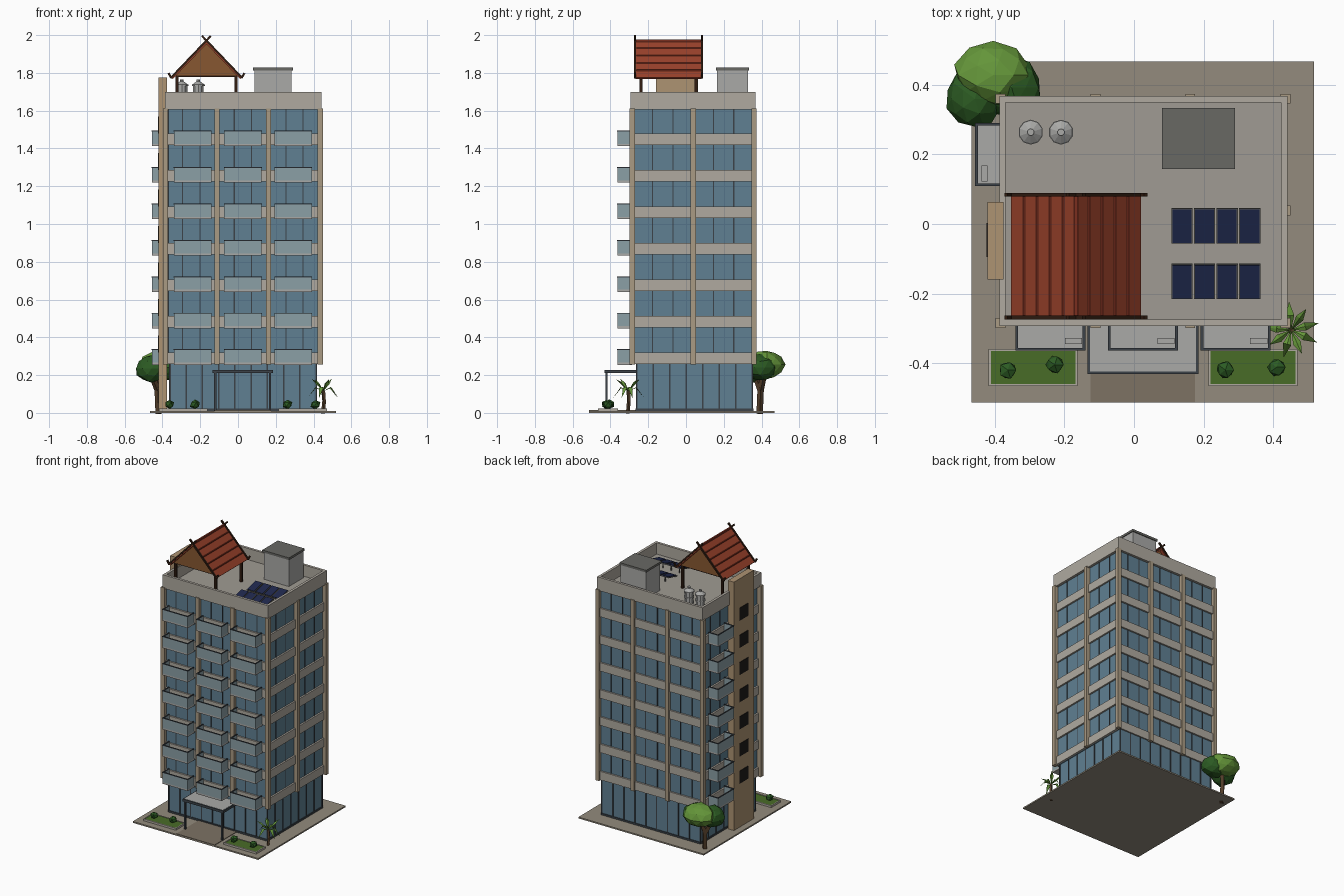
import bpy, bmesh, math, random
from mathutils import Vector, Matrix

if "Cube" in bpy.data.objects:
    bpy.data.objects.remove(bpy.data.objects["Cube"])

random.seed(4)

def mat(name, r, g, b):
    m = bpy.data.materials.new(name)
    m.diffuse_color = [(c / 255) ** 2.2 for c in (r, g, b)] + [1]
    m.use_nodes = True
    m.node_tree.nodes["Principled BSDF"].inputs["Base Color"].default_value = m.diffuse_color
    return m

CONC = mat("concrete", 174, 168, 158)
PALE = mat("pale_grey", 168, 168, 166)
DECK = mat("deck", 158, 154, 146)
TAN = mat("column_tan", 168, 153, 130)
STAIR = mat("stair_tan", 172, 146, 114)
PAVE = mat("paving", 146, 138, 124)
PATH = mat("path", 124, 114, 100)
GLASS = mat("glass", 96, 127, 145)
RAIL = mat("balcony_glass", 138, 158, 164)
DARK = mat("dark_metal", 62, 68, 74)
BLACK = mat("opening", 35, 32, 30)
LID = mat("lid_grey", 104, 104, 100)
WOOD = mat("dark_wood", 52, 34, 24)
GABLE = mat("gable_wood", 134, 88, 52)
TILE = mat("roof_tile", 150, 66, 46)
TILE2 = mat("roof_tile_dark", 122, 50, 36)
NAVY = mat("solar_navy", 36, 44, 78)
GRASS = mat("grass", 74, 108, 44)
LEAF = mat("leaf_dark", 48, 92, 40)
LEAF2 = mat("leaf_light", 100, 148, 60)
BARK = mat("bark", 84, 64, 46)

def finish(name, bm, m):
    bmesh.ops.recalc_face_normals(bm, faces=bm.faces)
    me = bpy.data.meshes.new(name)
    bm.to_mesh(me)
    bm.free()
    me.materials.append(m)
    ob = bpy.data.objects.new(name, me)
    bpy.context.collection.objects.link(ob)
    return ob

def boxes(name, m, *items):
    """Each item is (x0, x1, y0, y1, z0, z1)."""
    bm = bmesh.new()
    for x0, x1, y0, y1, z0, z1 in items:
        M = Matrix.Translation(((x0 + x1) / 2, (y0 + y1) / 2, (z0 + z1) / 2))
        bmesh.ops.create_cube(bm, size=1, matrix=M @ Matrix.Diagonal((x1 - x0, y1 - y0, z1 - z0, 1)))
    return finish(name, bm, m)

def bars(name, m, w, *paths):
    """Square bars along polylines."""
    bm = bmesh.new()
    for path in paths:
        for p, q in zip(path, path[1:]):
            p, q = Vector(p), Vector(q)
            R = (q - p).to_track_quat('Z', 'Y').to_matrix().to_4x4()
            M = Matrix.Translation((p + q) / 2) @ R @ Matrix.Diagonal((w, w, (q - p).length + w * .4, 1))
            bmesh.ops.create_cube(bm, size=1, matrix=M)
    return finish(name, bm, m)

def prism(name, m, pts, spans):
    """Extrude an xz profile along y for each (y0, y1)."""
    bm = bmesh.new()
    for y0, y1 in spans:
        f = bm.faces.new([bm.verts.new((x, y0, z)) for x, z in pts])
        g = bmesh.ops.extrude_face_region(bm, geom=[f])
        bmesh.ops.translate(bm, vec=(0, y1 - y0, 0), verts=[v for v in g['geom'] if isinstance(v, bmesh.types.BMVert)])
    return finish(name, bm, m)

def blob(name, m, c, r, sub=1, jit=.08):
    bm = bmesh.new()
    bmesh.ops.create_icosphere(bm, subdivisions=sub, radius=1)
    for v in bm.verts:
        k = 1 + random.uniform(-jit, jit)
        v.co = Vector(c) + Vector([v.co[i] * r[i] * k for i in range(3)])
    return finish(name, bm, m)

def ring(o, x0, x1, y0, y1, t, z0, z1):
    """Four walls of a rectangular rim."""
    return [(x0, x1, y0, y0 + t, z0, z1), (x0, x1, y1 - t, y1, z0, z1),
            (x0, x0 + t, y0 + t, y1 - t, z0, z1), (x1 - t, x1, y0 + t, y1 - t, z0, z1)]

# Site
boxes("ground_slab", PAVE, (-.467, .518, -.514, .468, 0, .01))
boxes("entrance_path", PATH, (-.125, .175, -.513, -.26, .005, .014))

# Main volumes
Z0, FH, N = .26, .193, 7
X0, X1, Y0, Y1 = -.381, .434, -.287, .362
boxes("lobby_glass", GLASS, (-.36, .413, -.262, .352, .01, Z0))
boxes("lobby_plinth", DARK, (-.365, .418, -.267, .357, .01, .022))
boxes("tower_glass", GLASS, (X0 + .012, X1 - .012, Y0 + .012, Y1 - .012, Z0, 1.61))
boxes("floor_bands", CONC, *[(X0, X1, Y0, Y1, Z0 + i * FH, Z0 + i * FH + .06) for i in range(N)])

# Columns: three bays front and back, two bays on the sides
cx = [-.384, -.111, .162, .436]
cy = [-.285, .039, .36]
h = .014
boxes("columns", TAN, *[(x - h, x + h, y - h, y + h, Z0 - .005, 1.612)
      for i, x in enumerate(cx) for j, y in enumerate(cy) if i in (0, 3) or j != 1])

# Mullions
mul = []
def mullion(x, y, z0, z1, w=.003):
    mul.append((x - w, x + w, y - w, y + w, z0, z1))
for f in (1 / 3, 2 / 3):
    for i in range(N):
        za, zb = Z0 + i * FH + .06, Z0 + (i + 1) * FH
        for a, b in zip(cx, cx[1:]):
            for y in (Y0 + .012, Y1 - .012):
                mullion(a + (b - a) * f, y, za, zb)
        for a, b in zip(cy, cy[1:]):
            for x in (X0 + .012, X1 - .012):
                mullion(x, a + (b - a) * f, za, zb)
for k in range(10):
    for y in (-.262, .352):
        mullion(-.36 + .773 * k / 9, y, .01, Z0, .004)
for k in range(1, 7):
    for x in (-.36, .413):
        mullion(x, -.262 + .614 * k / 7, .01, Z0, .004)
boxes("mullions", DARK, *mul)

# Balconies
slabs, panels, rails, units = [], [], [], []
def balcony(x0, x1, y0, y1, z, side):
    t = .006
    slabs.append((x0, x1, y0, y1, z - .006, z + .006))
    walls = ring(0, x0, x1, y0, y1, t, z + .006, z + .072)
    walls.pop(3 if side else 1)
    panels.extend(walls)
    rails.extend((a - .001, b + .001, c - .001, d + .001, z + .072, z + .077) for a, b, c, d, _, _ in walls)
    units.append((x0 + .017, x0 + .034, y0 + .012, y0 + .058, z, z + .04) if side else
                 (x1 - .058, x1 - .008, y0 + .018, y0 + .035, z, z + .04))
for i in range(N):
    z = Z0 + i * FH
    for x in (-.34, -.074, .193):
        balcony(x, x + .199, -.363, Y0, z, False)
    balcony(-.456, X0, .11, .29, z, True)
boxes("balcony_slabs", PALE, *slabs)
boxes("balcony_panels", RAIL, *panels)
boxes("balcony_rails", DARK, *rails)
boxes("air_units", PALE, *units)

# Stair shaft on the left side
boxes("stair_shaft", STAIR, (-.421, -.375, -.16, .063, .01, 1.775))
boxes("stair_windows", BLACK, *[(-.424, -.418, -.095, .003, .32 + i * FH, .41 + i * FH) for i in range(N)])

# Roof deck and parapet
boxes("roof_deck", DECK, (X0, X1, Y0, Y1, 1.605, 1.62))
boxes("parapet", CONC, *ring(0, -.387, .441, -.293, .368, .018, 1.605, 1.7))

# Plant room
boxes("plant_room", PALE, (.087, .284, .165, .327, 1.615, 1.815))
boxes("plant_room_lid", LID, (.08, .29, .158, .333, 1.812, 1.828))

# Water tanks
for x in (-.297, -.21):
    bm = bmesh.new()
    for r1, r2, za, zb in ((.03, .03, 1.62, 1.735), (.034, .034, 1.65, 1.658), (.034, .034, 1.69, 1.698),
                           (.036, .036, 1.73, 1.738), (.034, .01, 1.738, 1.755), (.01, .01, 1.755, 1.766)):
        bmesh.ops.create_cone(bm, cap_ends=True, segments=10, radius1=r1, radius2=r2, depth=zb - za,
                              matrix=Matrix.Translation((x, .264, (za + zb) / 2)))
    finish("water_tank", bm, PALE)

# Solar panels, tilted to the front
for name, m, grow, lift in (("solar_frames", LID, 0, 0), ("solar_cells", NAVY, -.006, .003)):
    bm = bmesh.new()
    for y in (-.005, -.165):
        for k in range(4):
            M = Matrix.Translation((.138 + k * .065, y, 1.645)) @ Matrix.Rotation(math.radians(14), 4, 'X')
            bmesh.ops.create_cube(bm, size=1, matrix=M @ Matrix.Translation((0, 0, lift)) @
                                  Matrix.Diagonal((.061 + grow, .104 + grow, .006, 1)))
    finish(name, bm, m)
bars("solar_legs", LID, .006, *[[(.138 + k * .065, y + .04, 1.62), (.138 + k * .065, y + .04, 1.655)]
     for y in (-.005, -.165) for k in range(4)])

# Roof pavilion
RX, RZ, EX, EZ = -.167, 1.97, .187, 1.775
prism("pavilion_roof", TILE, [(RX - EX, EZ), (RX, RZ), (RX + EX, EZ), (RX + EX - .008, EZ - .008),
      (RX, RZ - .018), (RX - EX + .008, EZ - .008)], [(-.268, .083)])
def slope(s, f, y, up=0):
    return (RX + s * (EX * f + up), y, RZ - (RZ - EZ) * f + up)
bars("tile_courses", TILE2, .006, *[[slope(s, f, -.262), slope(s, f, .078)]
     for s in (-1, 1) for f in (.2, .4, .6, .8)])
bars("ridge_beam", TILE2, .012, [(RX, -.268, RZ), (RX, .083, RZ)])
prism("pavilion_gables", GABLE, [(RX - .165, 1.785), (RX, 1.955), (RX + .165, 1.785)], [(-.25, -.242), (.055, .063)])
bars("barge_boards", WOOD, .011, *[[(RX - s * .022, y, 1.994), slope(s, 1, y), (RX + s * .2, y, 1.797)]
     for s in (-1, 1) for y in (-.269, .084)])
px, py = (-.324, -.01), (-.237, .053)
bars("pavilion_posts", WOOD, .016, *[[(x, y, 1.62), (x, y, 1.785)] for x in px for y in py])
bars("pavilion_beams", WOOD, .014, *[[(x, py[0], 1.785), (x, py[1], 1.785)] for x in px],
     *[[(px[0], y, 1.785), (px[1], y, 1.785)] for y in py])

# Entrance canopy
boxes("canopy_roof", PALE, (-.127, .179, -.424, -.26, .214, .228))
boxes("canopy_rim", DARK, *ring(0, -.134, .186, -.431, -.262, .01, .21, .227))
boxes("canopy_posts", DARK, *[(x - .006, x + .006, -.427, -.415, .01, .215) for x in (-.12, .17)])

# Planters and shrubs
for x in (-.418, .214):
    boxes("planter_rim", CONC, *ring(0, x, x + .256, -.466, -.36, .006, .008, .024))
    boxes("planter_grass", GRASS, (x + .005, x + .251, -.461, -.365, .008, .021))
for x, y in ((-.363, -.42), (-.228, -.405), (.263, -.42), (.41, -.412)):
    blob("shrub", LEAF, (x, y, .045), (.027, .027, .025), 1, .12)

# Tree
bars("tree_trunk", BARK, .024, [(-.42, .39, 0), (-.425, .395, .12), (-.405, .415, .22)],
     [(-.425, .395, .12), (-.46, .365, .21)])
blob("tree_crown_top", LEAF2, (-.405, .428, .255), (.11, .092, .076), 2)
blob("tree_crown_left", LEAF, (-.458, .36, .235), (.082, .085, .075), 2)
blob("tree_crown_right", LEAF, (-.352, .392, .24), (.082, .085, .07), 2)

# Palm
P = Vector((.452, -.305, .115))
bars("palm_trunk", BARK, .014, [(.45, -.308, 0), (.456, -.303, .06), P])
bm = bmesh.new()
for k in range(9):
    a = k * math.tau / 9 + .25
    d, s = Vector((math.cos(a), math.sin(a), 0)), Vector((-math.sin(a), math.cos(a), 0)) * .012
    lift = .05 if k % 2 else .022
    up = Vector((0, 0, lift))
    mid = P + d * .042 + up
    tip = P + d * (.075 if k % 2 else .083) + up * (1.3 if k % 2 else -1.6)
    c, l, m_, r, t = [bm.verts.new(v) for v in (P, mid + s - up * .2, mid, mid - s - up * .2, tip)]
    for f in ((c, l, m_), (c, m_, r), (l, t, m_), (m_, t, r)):
        bm.faces.new(f)
finish("palm_leaves", bm, LEAF2)
